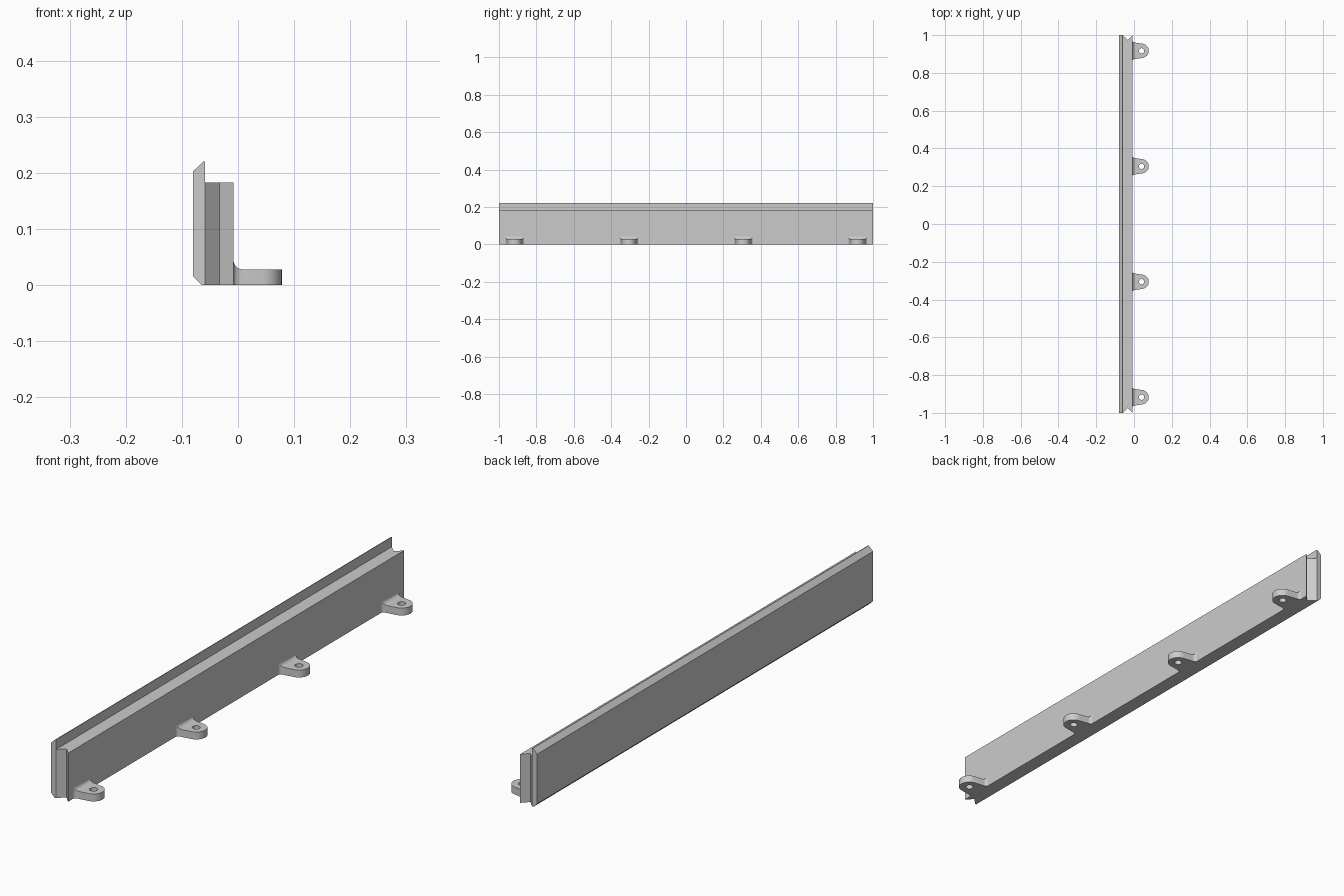
import bpy, bmesh, math

if "Cube" in bpy.data.objects:
    bpy.data.objects.remove(bpy.data.objects["Cube"])

# Single grey finish
grey = bpy.data.materials.new("light_grey")
grey.use_nodes = True
colour = (0.6, 0.6, 0.6, 1)
grey.diffuse_color = colour
grey.node_tree.nodes["Principled BSDF"].inputs["Base Color"].default_value = colour


def finish(bm, name):
    bmesh.ops.recalc_face_normals(bm, faces=bm.faces)
    mesh = bpy.data.meshes.new(name)
    bm.to_mesh(mesh)
    bm.free()
    mesh.materials.append(grey)
    obj = bpy.data.objects.new(name, mesh)
    bpy.context.collection.objects.link(obj)
    return obj


def prism(name, points, offset):
    bm = bmesh.new()
    face = bm.faces.new([bm.verts.new(p) for p in points])
    out = bmesh.ops.extrude_face_region(bm, geom=[face])
    verts = [v for v in out["geom"] if isinstance(v, bmesh.types.BMVert)]
    bmesh.ops.translate(bm, verts=verts, vec=offset)
    return finish(bm, name)


OUTER, SEAM, MID, INNER = -0.08, -0.059, -0.033, -0.008

# Face plate with chamfered top and bottom edges
section = [(OUTER, 0.016), (-0.064, 0), (SEAM, 0), (SEAM, 0.22),
           (-0.062, 0.22), (OUTER, 0.203)]
prism("face_plate", [(x, -1, z) for x, z in section], (0, 2, 0))

# Main bar with a V notch in each end
notch = 0.974
plan = [(SEAM, -1), (MID, -notch), (INNER, -1),
        (INNER, 1), (MID, notch), (SEAM, 1)]
prism("main_bar", [(x, y, 0) for x, y in plan], (0, 0, 0.183))

# Mounting tab: stations of x, half width and height
HOLE_X, RADIUS, THICK, FILLET = 0.04, 0.038, 0.028, 0.017
stations = []
for i in range(9):
    a = math.radians(90 * i / 8)
    stations.append((INNER + FILLET * (1 - math.cos(a)),
                     0.043 + 0.011 * (1 - math.sin(a)),
                     THICK + FILLET * (1 - math.sin(a))))
for i in range(17):
    a = math.radians(84 - 84 * i / 16)
    stations.append((HOLE_X + RADIUS * math.cos(a), RADIUS * math.sin(a), THICK))


def mounting_tab(name, y):
    bm = bmesh.new()
    rings = [[bm.verts.new(p) for p in ((x, y - w, 0), (x, y + w, 0),
                                        (x, y + w, h), (x, y - w, h))]
             for x, w, h in stations]
    for a, b in zip(rings, rings[1:]):
        for k in range(4):
            n = (k + 1) % 4
            bm.faces.new((a[k], a[n], b[n], b[k]))
    bm.faces.new(rings[0])
    bmesh.ops.remove_doubles(bm, verts=bm.verts, dist=0.00001)
    tab = finish(bm, name)

    # Screw hole
    bpy.ops.mesh.primitive_cylinder_add(vertices=32, radius=0.014, depth=0.2,
                                        location=(HOLE_X, y, 0))
    cutter = bpy.context.object
    cutter.name = "hole_cutter"
    cutter.hide_render = True
    mod = tab.modifiers.new("screw_hole", 'BOOLEAN')
    mod.operation = 'DIFFERENCE'
    mod.solver = 'EXACT'
    mod.object = cutter
    bpy.ops.object.select_all(action='DESELECT')
    bpy.context.view_layer.objects.active = tab
    tab.select_set(True)
    bpy.ops.object.modifier_apply(modifier=mod.name)
    bpy.data.objects.remove(cutter)
    bpy.ops.object.shade_smooth_by_angle(angle=math.radians(30))


for i in range(4):
    mounting_tab(f"mounting_tab_{i + 1}", -0.917 + i * 0.6113)
